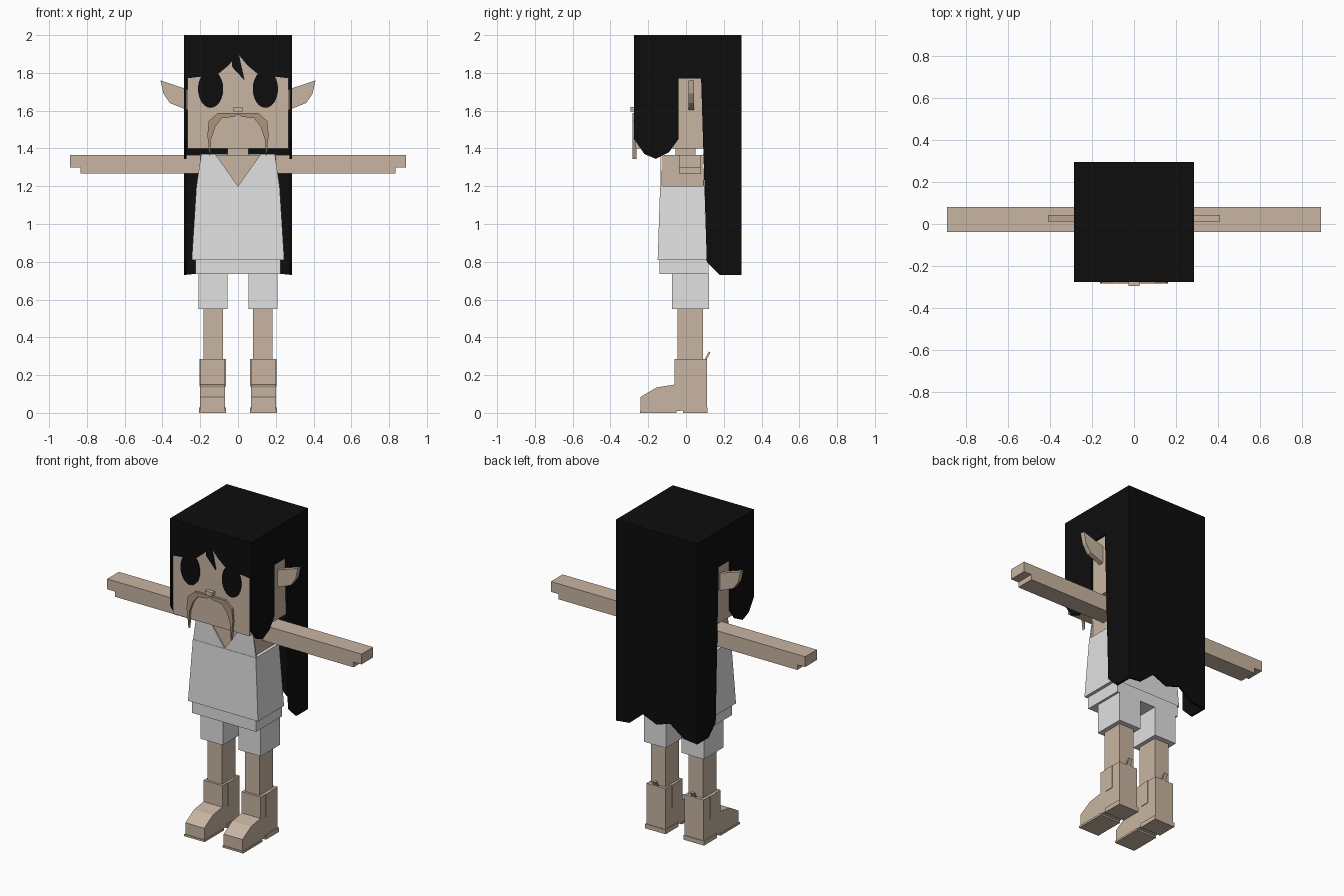
import bpy
import bmesh
import math
from mathutils import Vector

old = bpy.data.objects.get("Cube")
if old:
    bpy.data.objects.remove(old, do_unlink=True)


def material(name, red, green, blue):
    mat = bpy.data.materials.new(name)
    mat.use_nodes = True
    color = (red, green, blue, 1)
    mat.diffuse_color = color
    shader = mat.node_tree.nodes["Principled BSDF"]
    shader.inputs["Base Color"].default_value = color
    return mat


SKIN = material("skin", 0.58, 0.46, 0.36)
CLOTH = material("pale cloth", 0.75, 0.75, 0.75)
BLACK = material("black hair", 0.004, 0.004, 0.004)
BROWN = material("moustache brown", 0.42, 0.3, 0.2)

# Shared levels and limits
CROWN = 2
CHIN = 1.4
SHOULDER = 1.37
CHEST = 1.2
WAIST = 0.81
HEM = 0.735
KNEE = 0.55
ANKLE = 0.285
HAIR_TIP = 0.73
HAIR_SIDE = 0.285
HAIR_FRONT = -0.275
HAIR_BACK = 0.295
FACE = -0.268
SHEET = 0.013


def finish(bm, name, mat, paired):
    """Turn the mesh into an object; paired parts are mirrored across the middle."""
    bmesh.ops.recalc_face_normals(bm, faces=bm.faces)
    mesh = bpy.data.meshes.new(name)
    bm.to_mesh(mesh)
    bm.free()
    mesh.materials.append(mat)
    part = bpy.data.objects.new(name, mesh)
    bpy.context.collection.objects.link(part)
    if paired:
        part.modifiers.new("Mirror", "MIRROR")


def box(name, mat, left, front, back, bottom, top, right=None, taper=1):
    """Box centred on the middle, or a mirrored pair when right is given."""
    paired = right is not None
    low = Vector((right if paired else -left, front, bottom))
    high = Vector((left, back, top))
    bm = bmesh.new()
    bmesh.ops.create_cube(bm, size=1)
    bmesh.ops.scale(bm, vec=high - low, verts=bm.verts)
    for vert in bm.verts:
        if vert.co.z > 0:
            vert.co.xy *= taper
    bmesh.ops.translate(bm, vec=(low + high) / 2, verts=bm.verts)
    finish(bm, name, mat, paired)


def extrude(name, mat, outline, depth, paired):
    bm = bmesh.new()
    face = bm.faces.new([bm.verts.new(point) for point in outline])
    result = bmesh.ops.extrude_face_region(bm, geom=[face])
    moved = [item for item in result["geom"] if isinstance(item, bmesh.types.BMVert)]
    bmesh.ops.translate(bm, verts=moved, vec=depth)
    finish(bm, name, mat, paired)


def front_plate(name, mat, outline, front, thick, paired=True):
    """Outline seen from the front, given as x and z, thickened backwards."""
    points = [(x, front, z) for x, z in outline]
    extrude(name, mat, points, Vector((0, thick, 0)), paired)


def side_plate(name, mat, outline, outer, thick):
    """Outline seen from the side, given as y and z, thickened inwards."""
    points = [(outer, y, z) for y, z in outline]
    extrude(name, mat, points, Vector((-thick, 0, 0)), True)


# Head, neck and chest
box("head", SKIN, left=0.268, front=FACE, back=0.28, bottom=CHIN, top=1.98)
box("neck", SKIN, left=0.055, front=-0.055, back=0.05, bottom=CHEST, top=CHIN)
box("chest", SKIN, left=0.2, front=-0.127, back=0.09, bottom=CHEST, top=1.365)

# Hair: crown, fringe with one hanging lock, side curtains and long ragged back
box("hair_crown", BLACK, left=HAIR_SIDE, front=HAIR_FRONT, back=HAIR_BACK,
    bottom=1.96, top=CROWN)
fringe = [(0, 1.9), (0.05, 1.84), (0.11, 1.79), (0.28, 1.77), (0.28, 1.97), (0, 1.97)]
front_plate("hair_fringe", BLACK, fringe, HAIR_FRONT, SHEET)
lock = [(-0.04, 1.92), (-0.03, 1.83), (0.035, 1.76), (0, 1.92)]
front_plate("hair_lock", BLACK, lock, HAIR_FRONT, SHEET, paired=False)

curtain = [
    (HAIR_FRONT, CROWN), (HAIR_FRONT, 1.45), (-0.22, 1.37), (-0.16, 1.345),
    (-0.09, 1.38), (-0.04, 1.45), (-0.04, 1.77), (0.08, 1.77), (0.11, 0.8),
    (0.18, HAIR_TIP), (HAIR_BACK, HAIR_TIP), (HAIR_BACK, CROWN),
]
side_plate("hair_curtains", BLACK, curtain, HAIR_SIDE, SHEET)

notches = (0, 0.01, 0.09, 0.05, 0.08, 0.01, 0)
ragged = [(HAIR_SIDE * (1 - i / 3), HAIR_TIP + notch) for i, notch in enumerate(notches)]
ragged += [(-HAIR_SIDE, CROWN), (HAIR_SIDE, CROWN)]
front_plate("hair_back", BLACK, ragged, HAIR_BACK, -SHEET, paired=False)

# Face: oval eyes, pointed ears, nose and drooping moustache
angles = [math.tau * i / 24 for i in range(24)]
oval = [(0.145 + 0.067 * math.cos(a), 1.715 + 0.1 * math.sin(a)) for a in angles]
front_plate("eyes", BLACK, oval, FACE - 0.005, 0.007)
ear = [(0.26, 1.71), (0.41, 1.76), (0.395, 1.69), (0.36, 1.64), (0.26, 1.6)]
front_plate("ears", SKIN, ear, front=0.012, thick=0.03)
box("nose", SKIN, left=0.025, front=-0.295, back=FACE, bottom=1.595, top=1.62)
whiskers = [
    (0, 1.588), (0.105, 1.588), (0.155, 1.545), (0.162, 1.47), (0.148, 1.345),
    (0.142, 1.45), (0.12, 1.515), (0.085, 1.56), (0.02, 1.568), (0, 1.58),
]
front_plate("moustache", BROWN, whiskers, front=-0.283, thick=0.02)

# Smock: flared body, open neckline, back panel and hem band
box("smock_body", CLOTH, left=0.245, front=-0.15, back=0.11,
    bottom=WAIST, top=CHEST, taper=0.9)
neckline = [(0, CHEST), (0.12, SHOULDER), (0.195, SHOULDER), (0.22, CHEST)]
front_plate("smock_neckline", CLOTH, neckline, front=-0.135, thick=0.009)
box("smock_back", CLOTH, left=0.22, front=0.09, back=0.096,
    bottom=CHEST, top=SHOULDER, taper=0.9)
box("smock_hem", CLOTH, left=0.225, front=-0.14, back=0.12, bottom=HEM, top=WAIST)

# Arms with a stepped hand
box("arms", SKIN, left=0.835, right=0.19, front=-0.037, back=0.08,
    bottom=1.267, top=1.365)
box("fingers", SKIN, left=0.89, right=0.835, front=-0.037, back=0.08,
    bottom=1.3, top=1.365)

# Shorts and legs
box("shorts_legs", CLOTH, left=0.21, right=0.055, front=-0.073, back=0.122,
    bottom=KNEE, top=HEM)
box("legs", SKIN, left=0.183, right=0.08, front=-0.045, back=0.09,
    bottom=ANKLE, top=KNEE)

# Boots with sloped toes, soles, heels, side straps and pull tabs
boot = [
    (-0.24, 0.01), (-0.24, 0.085), (-0.155, 0.135), (-0.06, 0.15),
    (-0.06, ANKLE), (0.11, ANKLE), (0.11, 0.02), (-0.05, 0.01),
]
side_plate("boots", SKIN, boot, outer=0.2, thick=0.132)
box("boot_soles", SKIN, left=0.206, right=0.063, front=-0.244, back=-0.05,
    bottom=0, top=0.012)
box("boot_heels", SKIN, left=0.206, right=0.063, front=-0.015, back=0.114,
    bottom=0, top=0.028)
for name, edge in (("outer_boot_straps", 0.204), ("inner_boot_straps", 0.07)):
    box(name, SKIN, left=edge, right=edge - 0.006, front=-0.01, back=0.045,
        bottom=0.14, top=ANKLE)
tab = [(0.1, ANKLE), (0.12, 0.325), (0.13, 0.32), (0.11, ANKLE)]
side_plate("boot_tabs", SKIN, tab, outer=0.145, thick=0.025)
